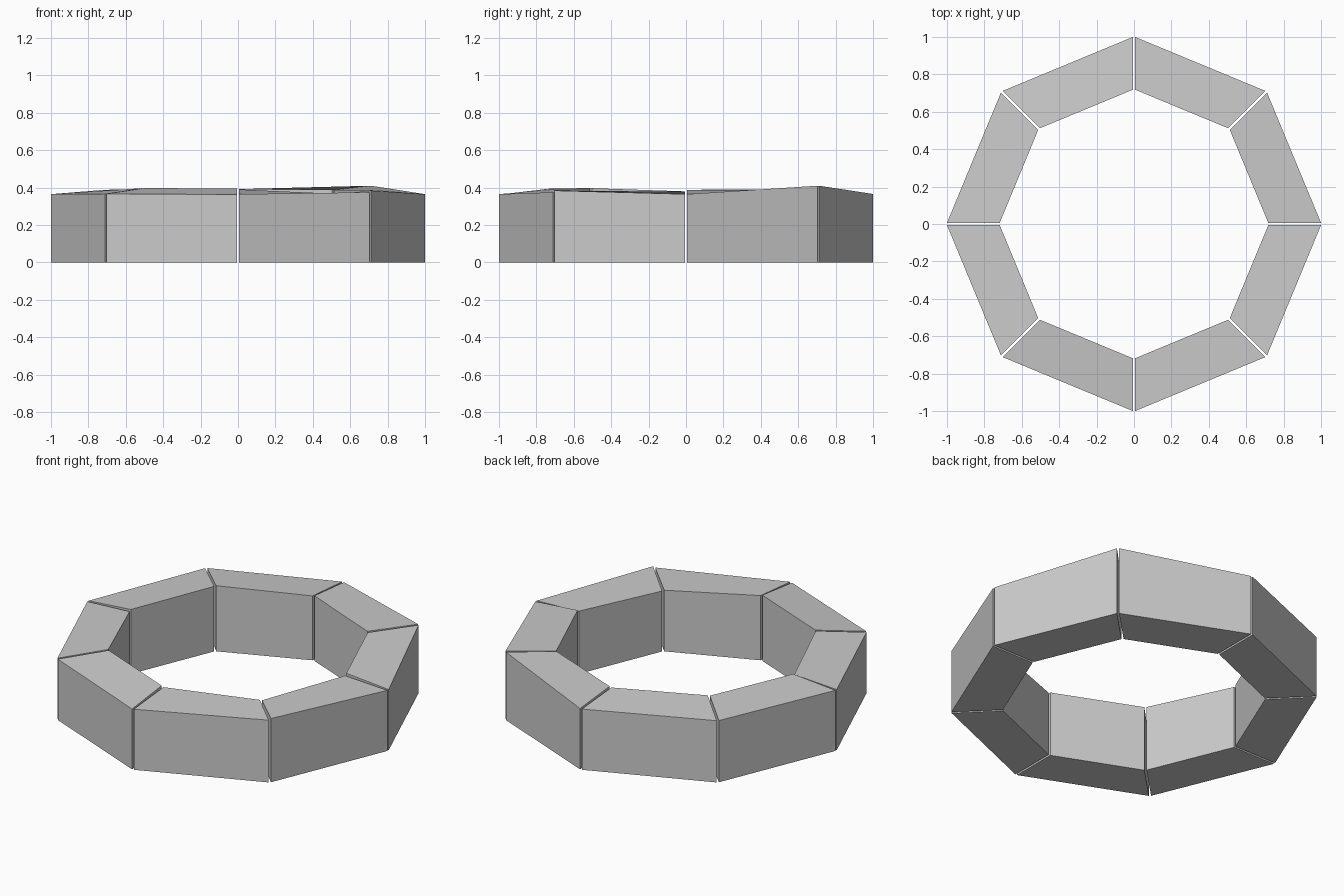
import bpy
import bmesh
from math import sin, cos, radians
from mathutils import Vector

if "Cube" in bpy.data.objects:
    bpy.data.objects.remove(bpy.data.objects["Cube"])

OUTER, INNER, GAP = 1.0, 0.718, 0.006   # ring radii, half joint width

# Top heights per block: outer start, outer end, inner end, inner start
TOPS = [
    (0.365, 0.41, 0.388, 0.388),
    (0.41, 0.366, 0.392, 0.39),
    (0.366, 0.372, 0.395, 0.388),
    (0.372, 0.365, 0.388, 0.392),
    (0.365, 0.367, 0.397, 0.38),
    (0.367, 0.363, 0.396, 0.397),
    (0.365, 0.375, 0.368, 0.39),
    (0.384, 0.365, 0.378, 0.364),
]


def corner(radius, angle, side):
    """Ring corner pushed sideways to leave a parallel-sided joint."""
    a = radians(angle)
    return Vector((radius * cos(a) - side * GAP * sin(a),
                   radius * sin(a) + side * GAP * cos(a), 0))


def ring_block(index, tops):
    a, b = index * 45, index * 45 + 45
    plan = [corner(OUTER, a, 1), corner(OUTER, b, -1),
            corner(INNER, b, -1), corner(INNER, a, 1)]
    bm = bmesh.new()
    low = [bm.verts.new(p) for p in plan]
    high = [bm.verts.new((p.x, p.y, z)) for p, z in zip(plan, tops)]
    bm.faces.new(low[::-1])
    bm.faces.new(high)
    for i in range(4):
        j = (i + 1) % 4
        bm.faces.new((low[i], low[j], high[j], high[i]))
    bmesh.ops.recalc_face_normals(bm, faces=bm.faces)
    name = f"ring_stone_{index + 1}"
    mesh = bpy.data.meshes.new(name)
    bm.to_mesh(mesh)
    bm.free()
    bpy.context.collection.objects.link(bpy.data.objects.new(name, mesh))


# Eight stones with uneven tops around an open centre
for i, tops in enumerate(TOPS):
    ring_block(i, tops)
